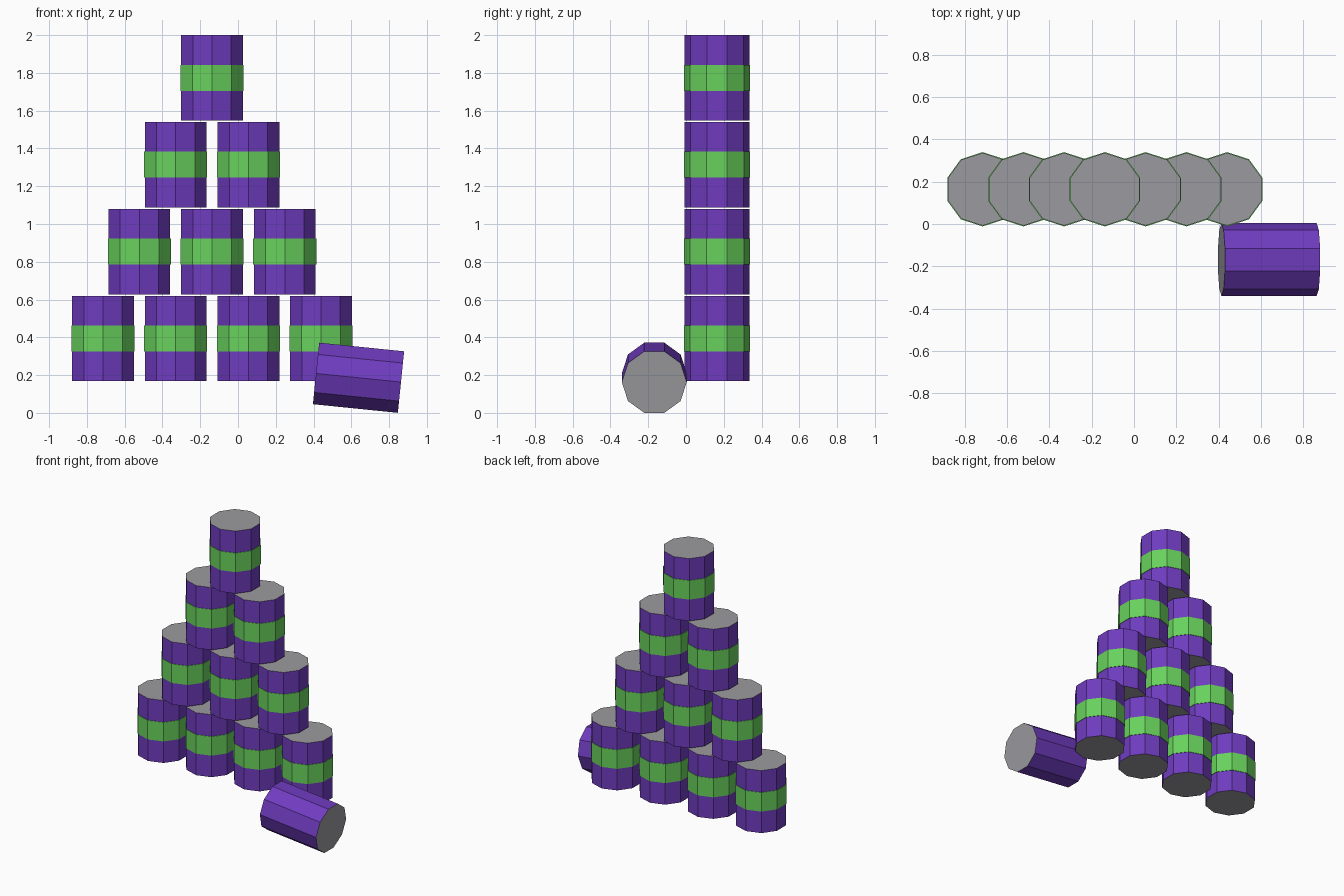
import bpy
import math

cube = bpy.data.objects.get("Cube")
if cube:
    bpy.data.objects.remove(cube, do_unlink=True)

SIDES = 10
RADIUS, BAND_RADIUS = 0.172, 0.1755
HEIGHT = 0.452
BAND_LOW, BAND_HIGH = 0.157, 0.295
STEP_X, STEP_Z = 0.385, 0.46


def make_material(name, rgb):
    mat = bpy.data.materials.new(name)
    mat.use_nodes = True
    color = (*rgb, 1.0)
    mat.diffuse_color = color
    bsdf = next(n for n in mat.node_tree.nodes if n.type == "BSDF_PRINCIPLED")
    bsdf.inputs["Base Color"].default_value = color
    return mat


purple = make_material("purple", (0.16, 0.044, 0.52))
green = make_material("green", (0.14, 0.64, 0.11))
grey = make_material("metal_grey", (0.33, 0.33, 0.35))


def lathe_can(name, profile, band_segments=()):
    """Ten-sided can from (radius, z) rings; grey ends, green band segments."""
    verts, faces, slots = [], [], []
    for radius, z in profile:
        for i in range(SIDES):
            a = math.pi / 2 + math.tau * i / SIDES
            verts.append((radius * math.cos(a), radius * math.sin(a), z - HEIGHT / 2))
    for seg in range(len(profile) - 1):
        low, high = seg * SIDES, (seg + 1) * SIDES
        for i in range(SIDES):
            j = (i + 1) % SIDES
            faces.append((low + i, low + j, high + j, high + i))
            slots.append(1 if seg in band_segments else 0)
    last = (len(profile) - 1) * SIDES
    faces.append(tuple(reversed(range(SIDES))))
    faces.append(tuple(range(last, last + SIDES)))
    slots += [2, 2]
    mesh = bpy.data.meshes.new(name)
    mesh.from_pydata(verts, [], faces)
    for mat in (purple, green, grey):
        mesh.materials.append(mat)
    for poly, slot in zip(mesh.polygons, slots):
        poly.material_index = slot
    mesh.update()
    return mesh


def place(name, mesh, location, tilt=0.0):
    obj = bpy.data.objects.new(name, mesh)
    obj.location = location
    obj.rotation_euler = (0, tilt, 0)
    bpy.context.collection.objects.link(obj)
    return obj


# Stacked cans with a raised band, in rows of four, three, two and one
banded = lathe_can("banded_can", [
    (RADIUS, 0), (RADIUS, BAND_LOW), (BAND_RADIUS, BAND_LOW),
    (BAND_RADIUS, BAND_HIGH), (RADIUS, BAND_HIGH), (RADIUS, HEIGHT)],
    band_segments=(1, 2, 3))
for row in range(4):
    count = 4 - row
    for k in range(count):
        x = -0.1375 + (k - (count - 1) / 2) * STEP_X
        z = 0.168 + HEIGHT / 2 + row * STEP_Z
        place(f"stacked_can_row{row + 1}_{k + 1}", banded, (x, 0.164, z))

# Plain can lying in front, tipped slightly down at its far end
plain = lathe_can("plain_can", [(RADIUS, 0), (RADIUS, HEIGHT)])
place("fallen_can", plain, (0.638, -0.168, 0.186), math.radians(95.8))
